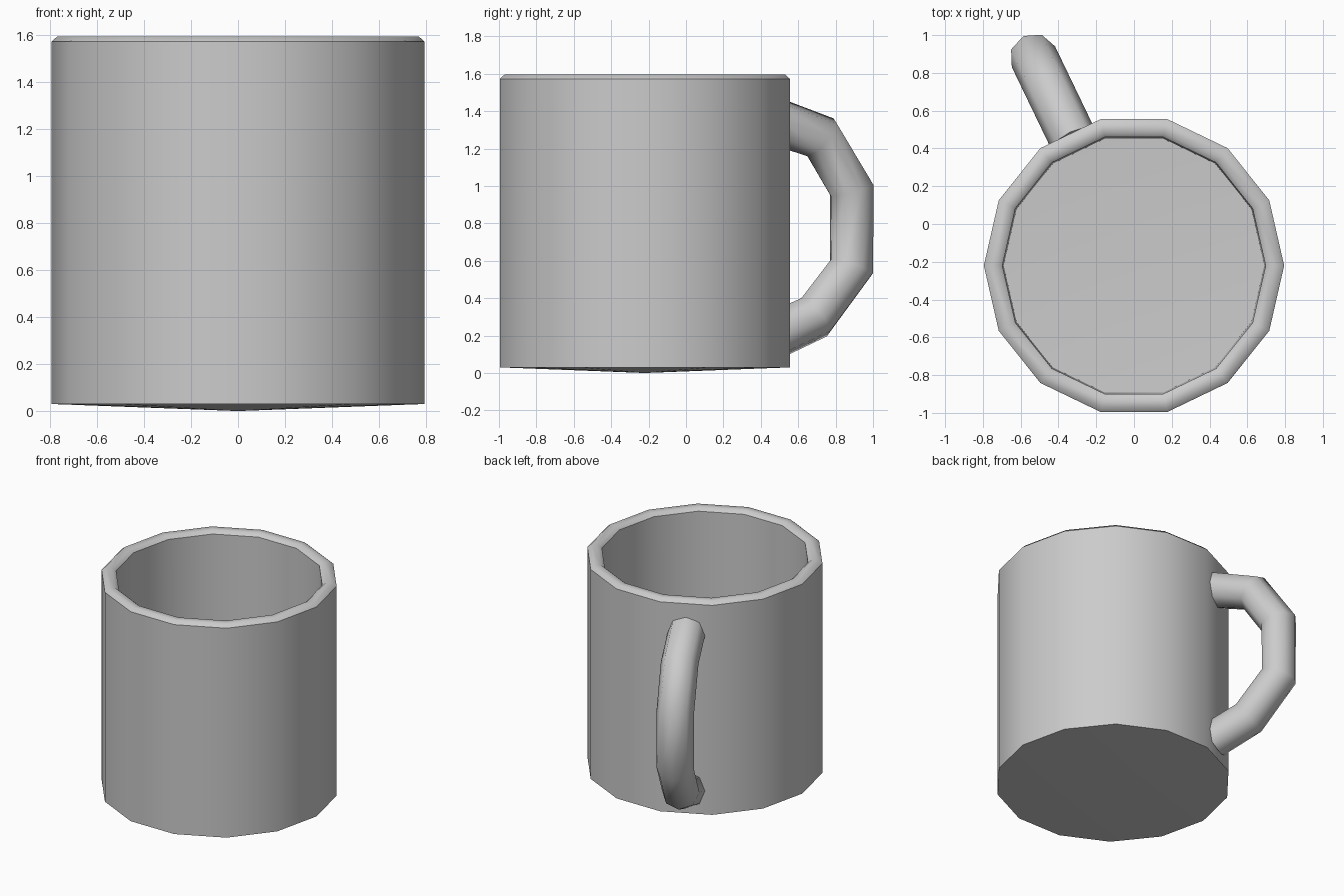
import bpy, bmesh
from math import cos, sin, pi, radians
from mathutils import Vector

if "Cube" in bpy.data.objects:
    bpy.data.objects.remove(bpy.data.objects["Cube"])

CENTRE = Vector((0, -0.22, 0))


def finish(name, bm, angle):
    bmesh.ops.recalc_face_normals(bm, faces=bm.faces)
    mesh = bpy.data.meshes.new(name)
    bm.to_mesh(mesh)
    bm.free()
    ob = bpy.data.objects.new(name, mesh)
    bpy.context.collection.objects.link(ob)
    bpy.ops.object.select_all(action='DESELECT')
    ob.select_set(True)
    bpy.context.view_layer.objects.active = ob
    bpy.ops.object.shade_smooth_by_angle(angle=radians(angle))
    return ob


def bridge(bm, rings):
    for a, b in zip(rings, rings[1:]):
        n = len(a)
        for i in range(n):
            j = (i + 1) % n
            bm.faces.new((a[i], a[j], b[j], b[i]))


def fan(bm, ring, point):
    tip = bm.verts.new(point)
    for i in range(len(ring)):
        bm.faces.new((ring[i], ring[(i + 1) % len(ring)], tip))


# Cup: 14-sided lathe of wall, bevelled rim and inside, with shallow cone bases
SIDES = 14
profile = [(0.795, 0.03), (0.795, 1.573), (0.77, 1.595),
           (0.722, 1.595), (0.697, 1.573), (0.69, 0.13)]
bm = bmesh.new()
rings = [[bm.verts.new(CENTRE + Vector((r * cos(2 * pi * i / SIDES),
                                        r * sin(2 * pi * i / SIDES), z)))
          for i in range(SIDES)] for r, z in profile]
bridge(bm, rings)
fan(bm, rings[0], CENTRE)
fan(bm, rings[-1], CENTRE + Vector((0, 0, 0.1)))
finish("cup", bm, 45)

# Handle: octagonal tube swept in the vertical plane through the middle of one side
heading = 4.5 * 2 * pi / SIDES
out = Vector((cos(heading), sin(heading), 0))
side = Vector((sin(heading), -cos(heading), 0))
up = Vector((0, 0, 1))
TUBE = 0.127
path = [Vector(p) for p in [(0.745, 1.355), (1.043, 1.26), (1.227, 0.98),
                            (1.227, 0.567), (1.004, 0.2975), (0.745, 0.19)]]
bm = bmesh.new()
rings = []
for k, p in enumerate(path):
    t = Vector((0, 0))
    if k > 0:
        t += (p - path[k - 1]).normalized()
    if k < len(path) - 1:
        t += (path[k + 1] - p).normalized()
    t.normalize()
    normal = out * -t.y + up * t.x
    mid = CENTRE + out * p.x + up * p.y
    rings.append([bm.verts.new(mid + TUBE * (normal * cos(a * pi / 4) + side * sin(a * pi / 4)))
                  for a in range(8)])
bridge(bm, rings)
bm.faces.new(rings[0])
bm.faces.new(rings[-1])
finish("handle", bm, 60)
